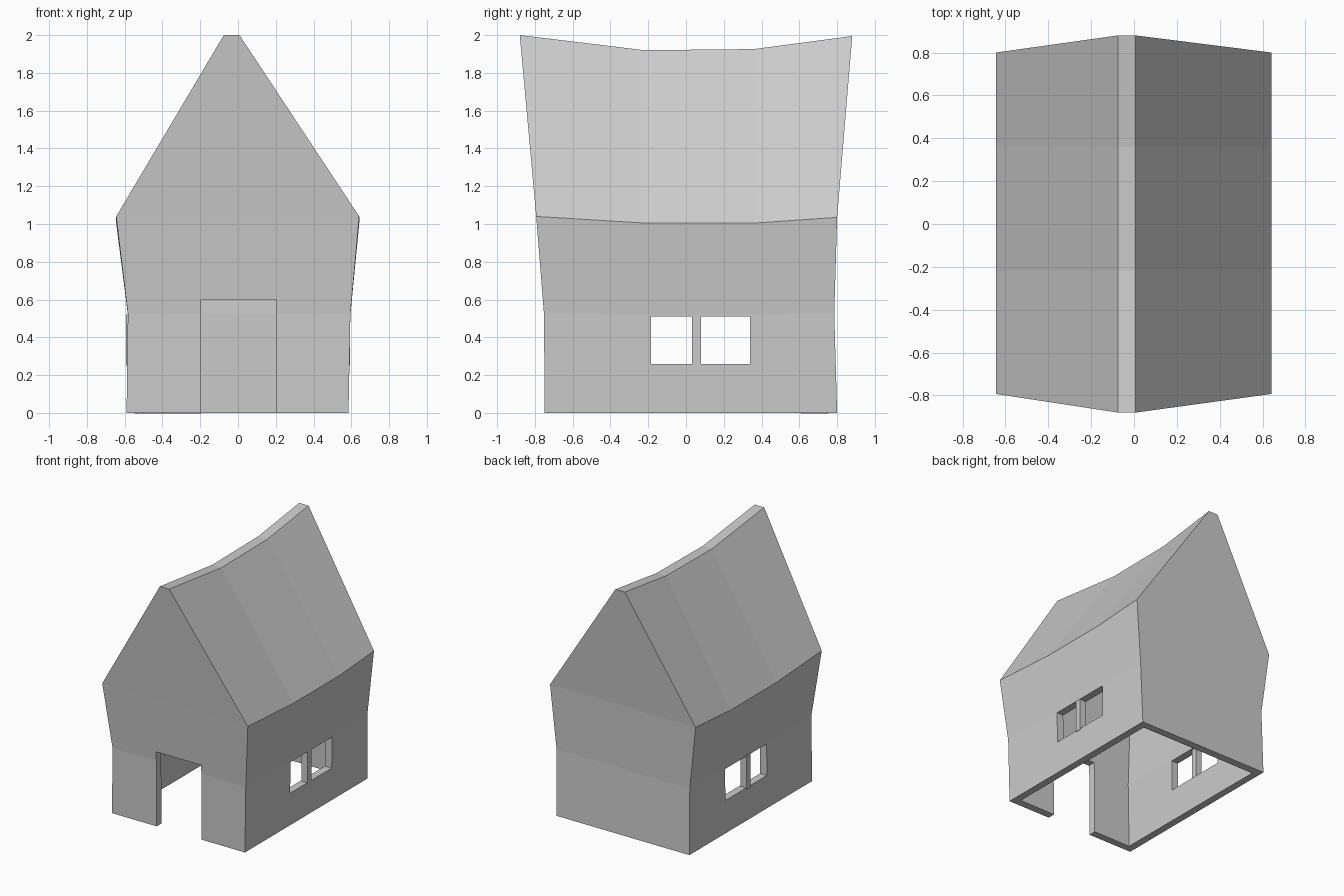
import bpy, bmesh

if "Cube" in bpy.data.objects:
    bpy.data.objects.remove(bpy.data.objects["Cube"])


def box(name, x, y, z, helper=False):
    """Box given by its (min, max) ranges."""
    bpy.ops.mesh.primitive_cube_add(
        size=1, location=[(a + b) / 2 for a, b in (x, y, z)])
    ob = bpy.context.object
    ob.name = name
    ob.dimensions = [b - a for a, b in (x, y, z)]
    bpy.ops.object.transform_apply(location=False, rotation=False, scale=True)
    ob.hide_render = helper
    if helper:
        ob.display_type = 'WIRE'
    return ob


# Rows of the shell, bottom to ridge: (left x, right x, y stations, z stations)
rows = [
    (-0.59, 0.585, (-0.748, -0.22, 0.36, 0.80), (0.0, 0.0, 0.0, 0.0)),
    (-0.583, 0.595, (-0.752, -0.22, 0.36, 0.785), (0.525, 0.52, 0.52, 0.525)),
    (-0.645, 0.642, (-0.793, -0.22, 0.36, 0.80), (1.04, 1.005, 1.005, 1.035)),
    (-0.075, 0.008, (-0.88, -0.22, 0.36, 0.88), (2.0, 1.92, 1.926, 1.995)),
]

# Walls and sagging roof as one open-bottomed skin
bm = bmesh.new()
left = [[bm.verts.new((l, y, z)) for y, z in zip(ys, zs)] for l, r, ys, zs in rows]
right = [[bm.verts.new((r, y, z)) for y, z in zip(ys, zs)] for l, r, ys, zs in rows]
for i in range(3):
    for side in (left, right):
        for j in range(3):
            bm.faces.new((side[i][j], side[i][j + 1], side[i + 1][j + 1], side[i + 1][j]))
    for j in (0, 3):
        bm.faces.new((left[i][j], right[i][j], right[i + 1][j], left[i + 1][j]))
for j in range(3):
    bm.faces.new((left[3][j], right[3][j], right[3][j + 1], left[3][j + 1]))
bmesh.ops.recalc_face_normals(bm, faces=bm.faces)
mesh = bpy.data.meshes.new("house_shell")
bm.to_mesh(mesh)
bm.free()
house = bpy.data.objects.new("house_shell", mesh)
bpy.context.collection.objects.link(house)

# Wall thickness, inwards
solid = house.modifiers.new("thickness", 'SOLIDIFY')
solid.thickness = 0.06
solid.offset = -1
solid.use_even_offset = True

# Doorway in the front, window opening through both sides
door = box("door_cutter", (-0.195, 0.203), (-1.0, -0.45), (-0.2, 0.6), True)
window = box("window_cutter", (-1, 1), (-0.185, 0.34), (0.26, 0.51), True)
for cutter in (door, window):
    mod = house.modifiers.new(cutter.name, 'BOOLEAN')
    mod.operation = 'DIFFERENCE'
    mod.solver = 'EXACT'
    mod.object = cutter

# Upright bar in each window
for name, x in (("left_window_bar", -0.565), ("right_window_bar", 0.565)):
    box(name, (x - 0.028, x + 0.028), (0.032, 0.08), (0.25, 0.52))
